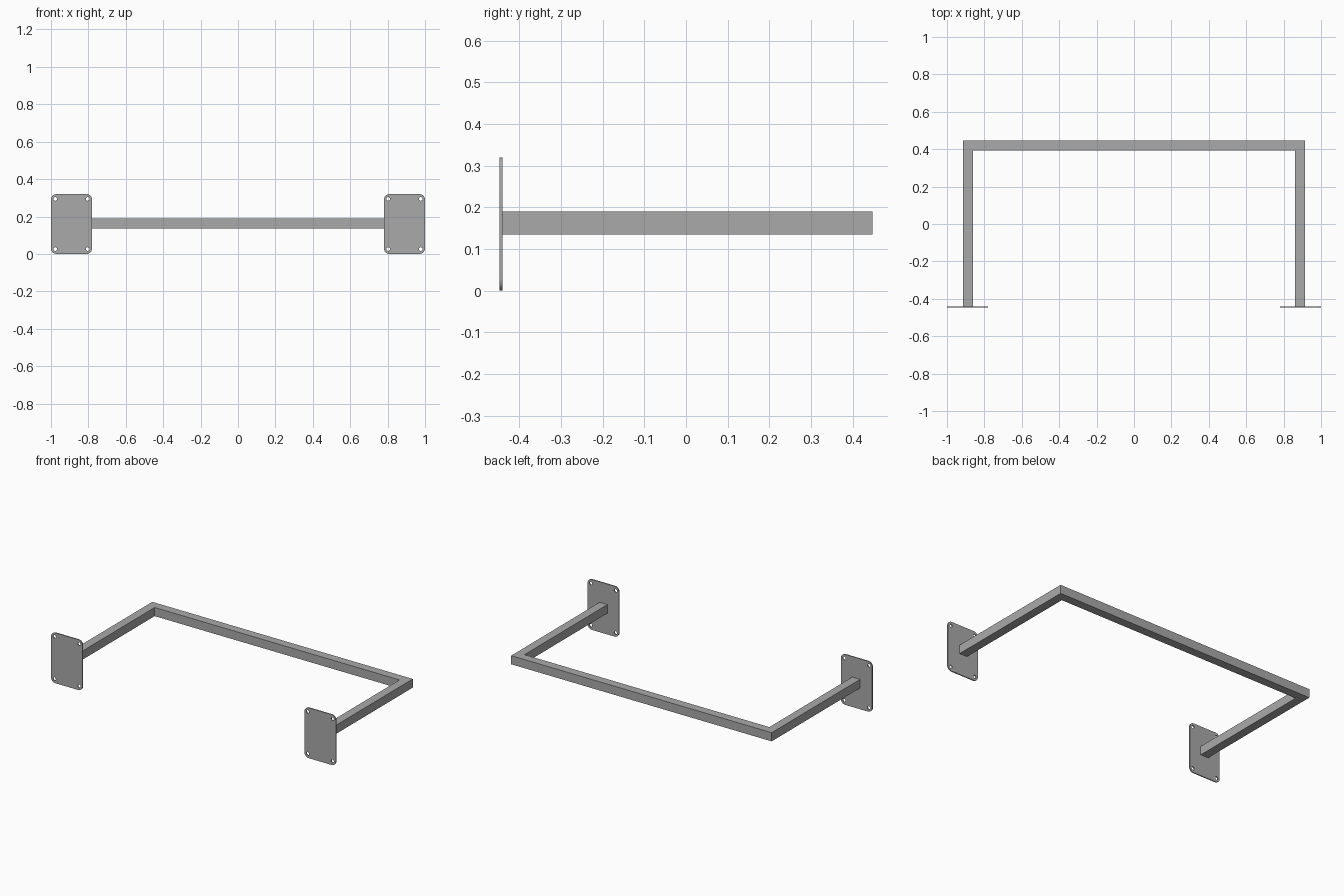
import bpy
import bmesh
from math import cos, sin, pi, radians

cube = bpy.data.objects.get("Cube")
if cube:
    bpy.data.objects.remove(cube, do_unlink=True)

# Brushed grey metal
steel = bpy.data.materials.new("grey steel")
steel.use_nodes = True
steel.diffuse_color = (0.4, 0.4, 0.4, 1)
steel.node_tree.nodes["Principled BSDF"].inputs["Base Color"].default_value = steel.diffuse_color

PLATE_X, PLATE_W, PLATE_H, PLATE_T = 0.89, 0.22, 0.32, 0.007
DEPTH = 0.447                      # half of the overall depth
CORNER, HOLE_R = 0.03, 0.01
TUBE_OUT, TUBE_W = 0.915, 0.055
TUBE_Z = 0.135


def add_object(name, mesh):
    mesh.materials.clear()
    mesh.materials.append(steel)
    obj = bpy.data.objects.new(name, mesh)
    bpy.context.collection.objects.link(obj)
    return obj


def arc(cx, cy, r, start, sweep, steps):
    return [(cx + r * cos(start + sweep * i / steps),
             cy + r * sin(start + sweep * i / steps)) for i in range(steps + 1)]


def add_loop(curve, points):
    spline = curve.splines.new('POLY')
    spline.points.add(len(points) - 1)
    for p, (x, y) in zip(spline.points, points):
        p.co = (x, y, 0, 1)
    spline.use_cyclic_u = True


# Mounting plates: rounded outline with four screw holes, extruded
def mounting_plate(name, x):
    curve = bpy.data.curves.new(name + "_outline", 'CURVE')
    curve.dimensions = '2D'
    curve.fill_mode = 'BOTH'
    curve.extrude = PLATE_T / 2
    quadrants = [(1, 1), (-1, 1), (-1, -1), (1, -1)]
    outline = []
    for i, (sx, sy) in enumerate(quadrants):
        outline += arc(sx * (PLATE_W / 2 - CORNER), sy * (PLATE_H / 2 - CORNER),
                       CORNER, i * pi / 2, pi / 2, 8)
    add_loop(curve, outline)
    for sx, sy in quadrants:
        add_loop(curve, arc(sx * 0.087, sy * 0.134, HOLE_R, 0, 2 * pi, 20)[:-1])

    helper = bpy.data.objects.new(name + "_helper", curve)
    bpy.context.collection.objects.link(helper)
    graph = bpy.context.evaluated_depsgraph_get()
    mesh = bpy.data.meshes.new_from_object(helper.evaluated_get(graph))
    bpy.data.objects.remove(helper, do_unlink=True)

    # Weld the caps to the rim so the plate is one solid
    bm = bmesh.new()
    bm.from_mesh(mesh)
    bmesh.ops.remove_doubles(bm, verts=bm.verts, dist=0.0001)
    bmesh.ops.recalc_face_normals(bm, faces=bm.faces)
    bm.to_mesh(mesh)
    bm.free()
    obj = add_object(name, mesh)
    obj.rotation_euler.x = radians(90)
    obj.location = (x, -DEPTH + PLATE_T / 2, PLATE_H / 2)
    bpy.ops.object.select_all(action='DESELECT')
    obj.select_set(True)
    bpy.context.view_layer.objects.active = obj
    bpy.ops.object.shade_smooth_by_angle(angle=radians(30))


mounting_plate("left_mounting_plate", PLATE_X)
mounting_plate("right_mounting_plate", -PLATE_X)

# Square rail: U-shaped footprint in three mitred pieces, extruded upward
def u_path(half_width, back):
    front = -DEPTH + PLATE_T
    return [(-half_width, front), (-half_width, back), (half_width, back), (half_width, front)]


bm = bmesh.new()
outer, inner = [[bm.verts.new((x, y, TUBE_Z)) for x, y in u_path(TUBE_OUT - d, DEPTH - d)]
                for d in (0, TUBE_W)]
footprint = [bm.faces.new((outer[i], outer[i + 1], inner[i + 1], inner[i])) for i in range(3)]
raised = bmesh.ops.extrude_face_region(bm, geom=footprint, use_keep_orig=True)
top = [v for v in raised["geom"] if isinstance(v, bmesh.types.BMVert)]
bmesh.ops.translate(bm, verts=top, vec=(0, 0, TUBE_W))
bmesh.ops.recalc_face_normals(bm, faces=bm.faces)
rail_mesh = bpy.data.meshes.new("square_rail")
bm.to_mesh(rail_mesh)
bm.free()
add_object("square_rail", rail_mesh)
